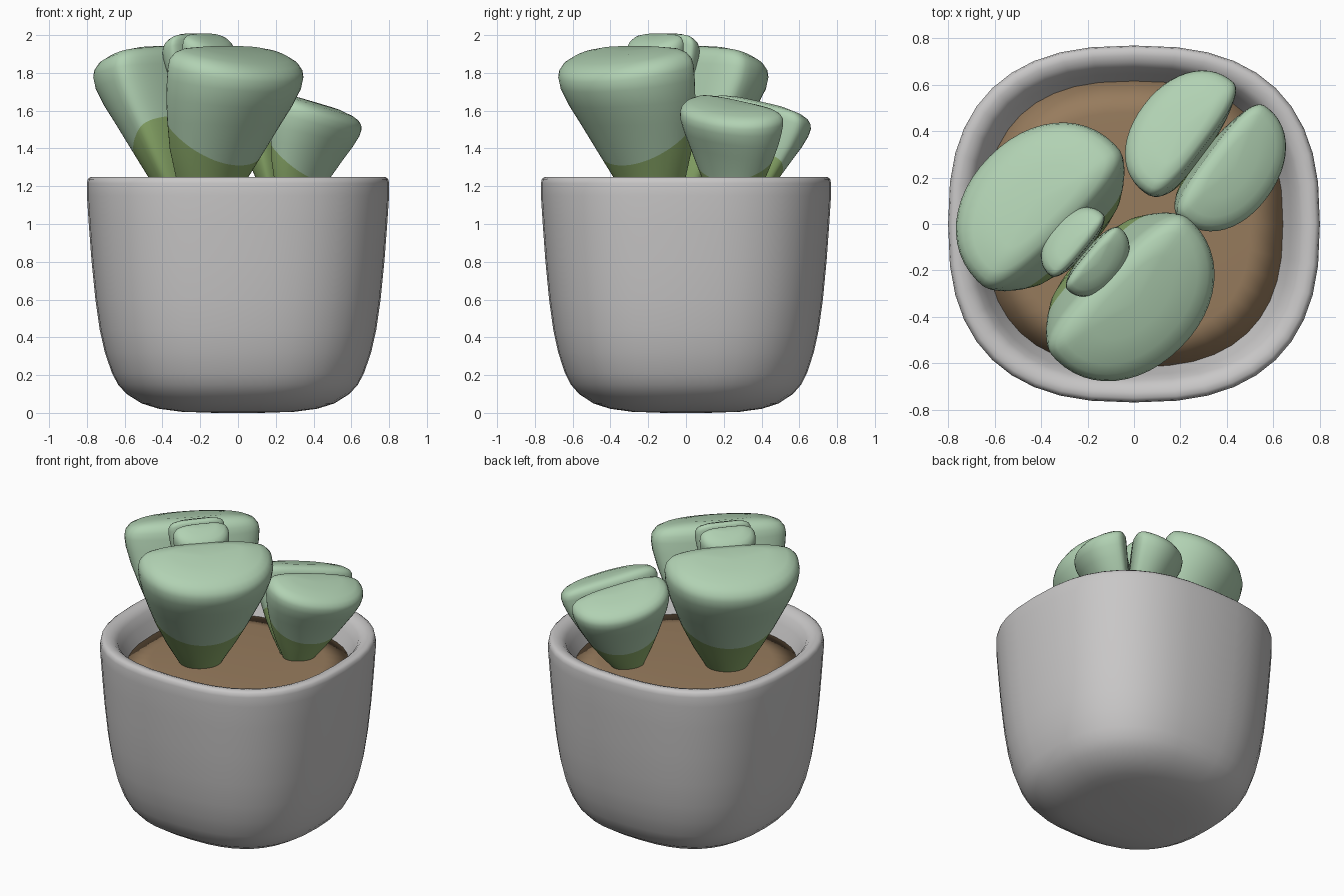
import bpy, bmesh, math
from mathutils import Matrix, Vector

if "Cube" in bpy.data.objects:
    bpy.data.objects.remove(bpy.data.objects["Cube"])


def material(name, rgb):
    m = bpy.data.materials.new(name)
    m.diffuse_color = (*rgb, 1)
    m.use_nodes = True
    m.node_tree.nodes["Principled BSDF"].inputs["Base Color"].default_value = m.diffuse_color
    return m


POT = material("grey_ceramic", (0.58, 0.57, 0.57))
SOIL = material("brown_soil", (0.31, 0.20, 0.11))
GREEN = material("pale_green", (0.44, 0.64, 0.45))
OLIVE = material("olive_green", (0.27, 0.42, 0.15))


def power(c, n):
    return math.copysign(abs(c) ** (2 / n), c)


def loft(bm, rings):
    """Skin a list of point rings; a one-point last ring closes as a fan."""
    rows = [[bm.verts.new(p) for p in ring] for ring in rings]
    n = len(rows[0])
    for a, b in zip(rows, rows[1:]):
        for i in range(n):
            j = (i + 1) % n
            if len(b) == 1:
                bm.faces.new((a[i], a[j], b[0]))
            else:
                bm.faces.new((a[i], a[j], b[j], b[i]))
    bm.faces.new(rows[0][::-1])


def finish(bm, name, mats):
    bmesh.ops.recalc_face_normals(bm, faces=bm.faces)
    for f in bm.faces:
        f.smooth = True
    me = bpy.data.meshes.new(name)
    bm.to_mesh(me)
    bm.free()
    for m in mats:
        me.materials.append(m)
    ob = bpy.data.objects.new(name, me)
    bpy.context.collection.objects.link(ob)
    return ob


def squircle(rx, z, seg=40, n=2.55):
    ry = rx * 0.768 / 0.80
    return [(rx * power(math.cos(t), n), ry * power(math.sin(t), n), z)
            for t in (2 * math.pi * i / seg for i in range(seg))]


# pot: rounded-square bowl with a soft rim and sloping inner wall
profile = [(0.12, 0.0), (0.30, 0.006), (0.42, 0.022), (0.51, 0.05), (0.59, 0.10),
           (0.635, 0.15), (0.667, 0.21), (0.705, 0.32), (0.732, 0.44), (0.755, 0.60),
           (0.775, 0.80), (0.79, 1.0), (0.80, 1.15), (0.80, 1.215), (0.795, 1.238),
           (0.78, 1.25), (0.755, 1.25), (0.725, 1.24), (0.70, 1.215), (0.675, 1.16),
           (0.645, 1.09), (0.62, 1.03)]
bm = bmesh.new()
loft(bm, [squircle(r, z) for r, z in profile] + [[(0, 0, 1.03)]])
finish(bm, "pot", [POT])

# soil: slightly domed disc inside the pot
bm = bmesh.new()
loft(bm, [squircle(r, z) for r, z in
          [(0.60, 1.04), (0.643, 1.08), (0.5, 1.09), (0.3, 1.097)]] + [[(0, 0, 1.10)]])
finish(bm, "soil", [SOIL])

# leaf rings: inner-edge height, half width, inner depth, outer depth
LEAF = [(-0.09, 0.08, 0.0, 0.12), (0.0, 0.13, 0.0, 0.18), (0.16, 0.22, 0.005, 0.27),
        (0.31, 0.29, 0.015, 0.36), (0.46, 0.345, 0.04, 0.45), (0.58, 0.385, 0.065, 0.52),
        (0.69, 0.41, 0.09, 0.57), (0.76, 0.417, 0.105, 0.582), (0.80, 0.41, 0.115, 0.575),
        (0.83, 0.385, 0.135, 0.55), (0.846, 0.34, 0.16, 0.505), (0.852, 0.22, 0.21, 0.41)]


def leaf(name, matrix, su, sv, sz, gap):
    """One D-section leaf, flat on the split side, olive near its foot."""
    seg = 48
    rings = []
    for h, U, vi, vo in LEAF:
        vm = vi + 0.28 * (vo - vi)
        slope = 0.26 * max(0, h / 0.85) ** 2
        ring = []
        for i in range(seg):
            t = 2 * math.pi * i / seg
            c, s = math.cos(t), math.sin(t)
            n = 2.1 if s >= 0 else 3.0
            v = vm + power(s, n) * ((vo - vm) if s >= 0 else (vm - vi))
            ring.append((U * power(c, n), v, h - slope * (v - vi)))
        rings.append(ring)
    rings.append([(0, 0.31, 0.85 - 0.26 * 0.10)])
    bm = bmesh.new()
    loft(bm, rings)
    # cut along the slanted colour border, then colour below it
    co, no = Vector((0, 0, 0.53)), Vector((0, 1, 1)).normalized()
    bmesh.ops.bisect_plane(bm, geom=bm.verts[:] + bm.edges[:] + bm.faces[:],
                           plane_co=co, plane_no=no)
    for f in bm.faces:
        f.material_index = int((f.calc_center_median() - co).dot(no) < 0)
    # close up the split for tight pairs, then scale and place
    for p in bm.verts:
        u, v, z = p.co
        inner = 0.13 * (1 - gap) * max(0, min(1, z / 0.84)) ** 1.5
        k = max(0, 1 - v / 0.58)
        p.co = matrix @ Vector((u * su, -(v - inner * k) * sv, z * sz))
    finish(bm, name, [GREEN, OLIVE])


# plants: name, base, split angle, lean, width / depth / height scale, gap
PLANTS = [("large", (-0.21, -0.12, 1.09), 45, 0, 1.0, 1.0, 1.0, 1.0),
          ("small", (-0.21, -0.12, 1.497), 50, 0, 0.42, 0.30, 0.60, 0.15),
          ("side", (0.26, 0.25, 1.09), 53, 10, 0.74, 0.57, 0.67, 0.15)]
for name, base, angle, lean, su, sv, sz, gap in PLANTS:
    place = (Matrix.Translation(base) @ Matrix.Rotation(math.radians(angle), 4, 'Z')
             @ Matrix.Rotation(math.radians(lean), 4, 'Y'))
    for side, turn in (("front", 0), ("back", math.pi)):
        leaf(f"{name}_{side}_leaf", place @ Matrix.Rotation(turn, 4, 'Z'), su, sv, sz, gap)
